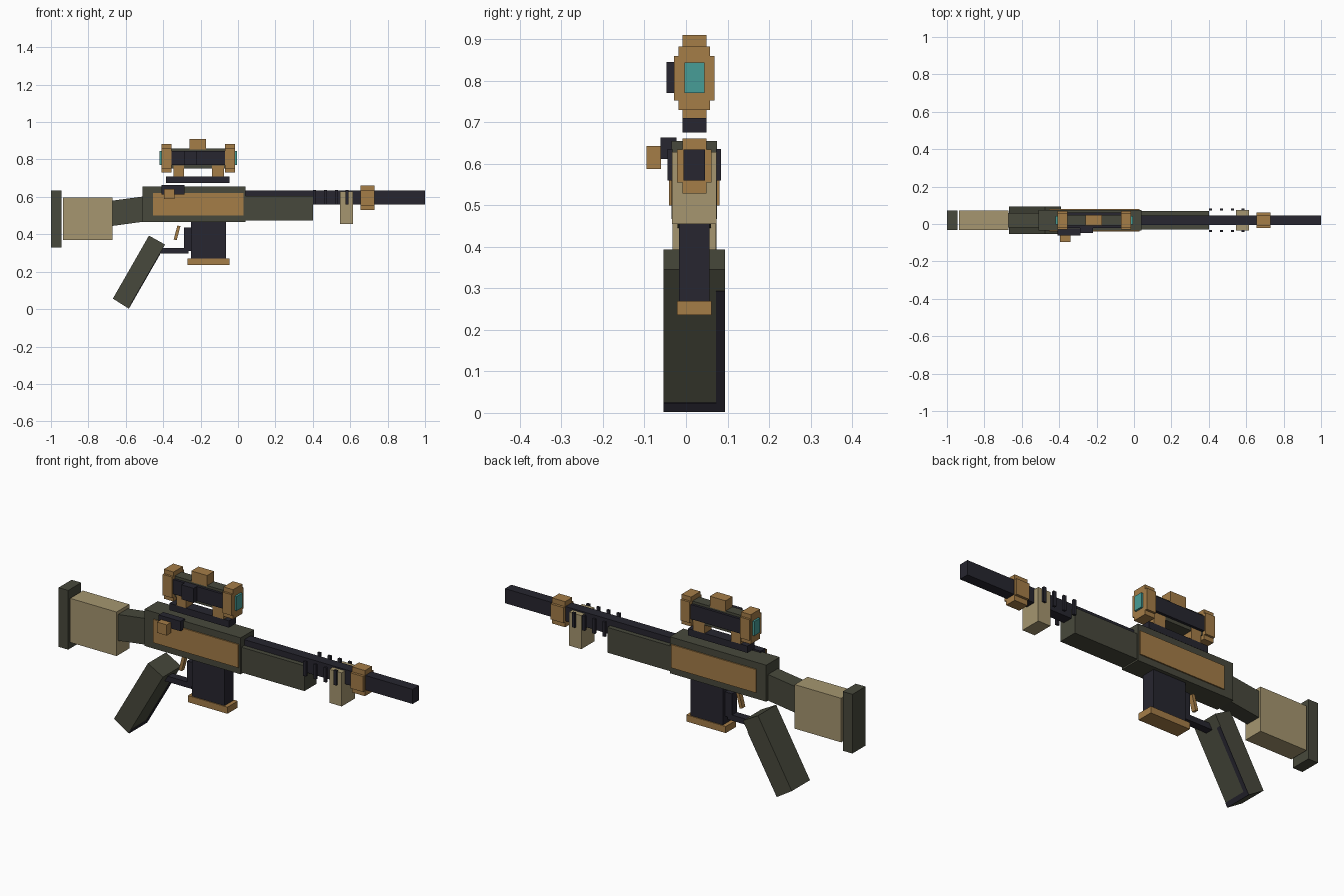
import bpy
import bmesh
from mathutils import Vector

default_cube = bpy.data.objects.get("Cube")
if default_cube:
    bpy.data.objects.remove(default_cube, do_unlink=True)

AXIS = 0.02  # the y position of the bore line


def material(name, *rgb):
    linear = [(c / 255) ** 2.2 for c in rgb] + [1]
    mat = bpy.data.materials.new(name)
    mat.use_nodes = True
    mat.diffuse_color = linear
    mat.node_tree.nodes["Principled BSDF"].inputs["Base Color"].default_value = linear
    return mat


olive = material("olive", 73, 74, 62)
dark = material("dark metal", 43, 42, 51)
tan = material("tan", 164, 149, 111)
bronze = material("bronze", 163, 124, 73)
teal = material("teal glass", 73, 156, 150)


def prism(name, mat, outline, half, y=AXIS):
    """Extrude an (x, z) outline sideways, half a width each way from y."""
    bm = bmesh.new()
    face = bm.faces.new([bm.verts.new((x, y - half, z)) for x, z in outline])
    side = bmesh.ops.extrude_face_region(bm, geom=[face])["geom"]
    verts = [v for v in side if isinstance(v, bmesh.types.BMVert)]
    bmesh.ops.translate(bm, verts=verts, vec=Vector((0, 2 * half, 0)))
    bmesh.ops.recalc_face_normals(bm, faces=bm.faces)
    mesh = bpy.data.meshes.new(name)
    bm.to_mesh(mesh)
    bm.free()
    mesh.materials.append(mat)
    obj = bpy.data.objects.new(name, mesh)
    bpy.context.collection.objects.link(obj)
    return obj


def box(name, mat, xs, zs, half, y=AXIS):
    (a, b), (low, high) = xs, zs
    return prism(name, mat, [(a, low), (b, low), (b, high), (a, high)], half, y)


def stepped_ring(name, xs, z, tall, wide, step):
    """Two crossed blocks giving a ring with notched corners."""
    a, b = xs
    box(name + "_tall", bronze, xs, (z - tall, z + tall), wide - step)
    box(name + "_wide", bronze, (a + 0.001, b - 0.001),
        (z - tall + 2 * step, z + tall - 2 * step), wide)


# Stock
box("butt_plate", olive, (-1, -0.945), (0.33, 0.635), 0.053)
box("stock", tan, (-0.935, -0.67), (0.37, 0.597), 0.052)
prism("stock_neck", olive,
      [(-0.67, 0.445), (-0.5, 0.468), (-0.5, 0.603), (-0.67, 0.58)], 0.04)

# Body
box("receiver", olive, (-0.51, 0.04), (0.467, 0.655), 0.055)
box("side_panels", bronze, (-0.455, 0.03), (0.5, 0.62), 0.061)
box("handguard", olive, (0.04, 0.4), (0.475, 0.605), 0.05)

# Barrel
box("barrel", dark, (0.04, 1), (0.56, 0.635), 0.026)
box("foregrip_block", tan, (0.545, 0.615), (0.455, 0.628), 0.054)
stepped_ring("muzzle_ring", (0.655, 0.73), 0.595, 0.066, 0.042, 0.013)
for i in range(4):
    x = 0.41 + i * 0.058
    for sign, side in ((1, "left"), (-1, "right")):
        box(f"rib_{side}_{i}", dark, (x - 0.008, x + 0.008), (0.56, 0.636),
            0.006, AXIS + sign * 0.058)

# Bolt handle on the right-hand side
box("bolt", dark, (-0.41, -0.285), (0.612, 0.663), 0.019, -0.042)
box("bolt_knob", bronze, (-0.395, -0.34), (0.588, 0.643), 0.0175, -0.0775)

# Magazine
box("magazine", dark, (-0.25, -0.065), (0.27, 0.467), 0.037)
box("magazine_base", bronze, (-0.27, -0.045), (0.236, 0.27), 0.042)

# Trigger and guard
box("guard_bar", dark, (-0.43, -0.265), (0.297, 0.326), 0.02)
box("guard_post", dark, (-0.29, -0.25), (0.31, 0.435), 0.02)
prism("trigger", bronze,
      [(-0.344, 0.372), (-0.328, 0.368), (-0.308, 0.443), (-0.324, 0.447)], 0.012)

# Pistol grip with a dark strip along its forward edge and foot
top_back, top_front = Vector((-0.476, 0.393)), Vector((-0.39, 0.345))
foot_front, foot_back = Vector((-0.586, 0.004)), Vector((-0.669, 0.056))
prism("pistol_grip", olive, [top_back, top_front, foot_front, foot_back], 0.074)
out = (top_front - top_back).normalized() * 0.003
for name, length, half, y in (("grip_edge_strip", 0.85, 0.011, 0.083),
                              ("grip_foot_strip", 0.06, 0.074, AXIS)):
    upper = foot_front.lerp(top_front, length)
    prism(name, dark, [upper, upper + out, foot_front + out, foot_front], half, y)

# Scope
box("scope_rail", dark, (-0.385, -0.045), (0.675, 0.71), 0.029)
box("scope_core", olive, (-0.36, -0.065), (0.752, 0.858), 0.028)
box("scope_tube", dark, (-0.36, -0.065), (0.77, 0.845), 0.041)
box("scope_side_knob", dark, (-0.29, -0.22), (0.77, 0.845), 0.013, -0.034)
box("scope_top_knob", bronze, (-0.26, -0.17), (0.853, 0.91), 0.029)
for end, ring, foot, lens in (
        ("rear", (-0.41, -0.355), (-0.345, -0.29), (-0.42, -0.41)),
        ("front", (-0.07, -0.015), (-0.14, -0.075), (-0.015, -0.005))):
    stepped_ring("scope_ring_" + end, ring, 0.806, 0.076, 0.049, 0.011)
    box("scope_foot_" + end, bronze, foot, (0.708, 0.768), 0.029)
    box("scope_lens_" + end, teal, lens, (0.77, 0.844), 0.024)
